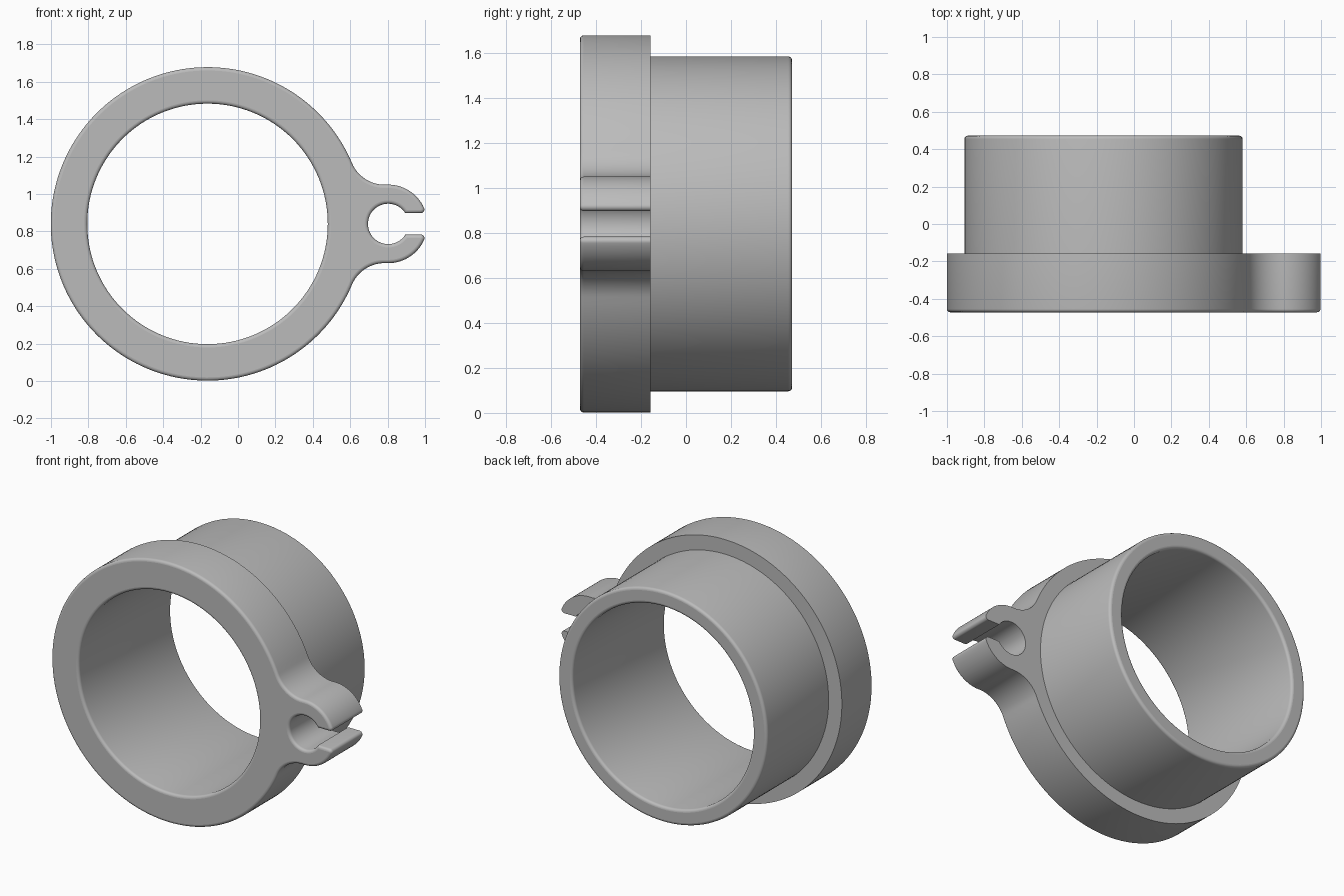
import bpy
import bmesh
from math import pi, sin, cos, asin, sqrt
from mathutils import Vector

cube = bpy.data.objects.get("Cube")
if cube:
    bpy.data.objects.remove(cube)

# Main dimensions; the profile lies in the x-z plane and y is the axis
RING = Vector((-0.163, 0.84))
CLIP = Vector((0.803, 0.84))
RING_R, SLEEVE_R, BORE_R = 0.838, 0.744, 0.643
CLIP_R, HOLE_R, SLOT = 0.21, 0.108, 0.057
FILLET, TIP, EDGE = 0.19, 0.02, 0.018
FRONT, STEP, BACK = -0.472, -0.157, 0.472
ROUND = 5


def arc(centre, radius, start, end, count):
    steps = [start + (end - start) * i / count for i in range(count + 1)]
    return [centre + radius * Vector((cos(a), sin(a))) for a in steps]


def heading(a, b):
    return -(b - a).angle_signed(Vector((1, 0))) * -1


def clip_outline():
    """Ring with an open clip on its side, counter-clockwise."""
    # Concave fillet touching both the ring and the clip
    a, b, d = RING_R + FILLET, CLIP_R + FILLET, CLIP.x - RING.x
    along = (d * d + a * a - b * b) / (2 * d)
    fillet = RING + Vector((along, sqrt(a * a - along * along)))
    # Rounded end of the jaw
    rise = SLOT + TIP
    tip = CLIP + Vector((sqrt((CLIP_R - TIP) ** 2 - rise ** 2), rise))
    tip_a = heading(CLIP, tip)
    clip_a, ring_a = heading(CLIP, fillet), heading(RING, fillet)
    half = arc(CLIP, HOLE_R, pi, asin(SLOT / HOLE_R), 24)
    half += arc(tip, TIP, -pi / 2, tip_a, 8)
    half += arc(CLIP, CLIP_R, tip_a, clip_a, 16)
    half += arc(fillet, FILLET, clip_a - pi, ring_a - pi, 16)
    half += arc(RING, RING_R, ring_a, pi, 72)
    half = [p for i, p in enumerate(half)
            if i == 0 or (p - half[i - 1]).length > 0.0001]
    lower = [Vector((p.x, 2 * CLIP.y - p.y)) for p in half[-2:0:-1]]
    return half + lower


def inset(points, amount):
    result = []
    for i, p in enumerate(points):
        u = (p - points[i - 1]).normalized()
        v = (points[(i + 1) % len(points)] - p).normalized()
        n = Vector((-u.y - v.y, u.x + v.x)).normalized()
        result.append(p + n * amount / max(0.5, n.dot(Vector((-u.y, u.x)))))
    return result


def add_loop(points, y):
    verts = [bm.verts.new((p.x, y, p.y)) for p in points]
    return verts


def circle(radius, y):
    return add_loop(arc(RING, radius, 0, 2 * pi, 128)[:-1], y)


def skin(loops):
    for a, b in zip(loops, loops[1:]):
        for i in range(len(a)):
            bm.faces.new((a[i - 1], a[i], b[i], b[i - 1]))


def loop_edges(verts):
    return [bm.edges.get((verts[i - 1], verts[i])) for i in range(len(verts))]


def cap(outer, inner):
    edges = loop_edges(outer) + loop_edges(inner)
    bmesh.ops.triangle_fill(bm, use_beauty=True, edges=edges)
    for e in edges:
        e.smooth = False


bm = bmesh.new()
# Quarter-round steps: (inset from wall, depth from end face)
rounding = [(EDGE * (1 - sin(t)), EDGE * (1 - cos(t)))
            for t in (pi / 2 * i / ROUND for i in range(ROUND + 1))]

# Flange and clip wall, rounded at the front
outline = clip_outline()
flange = [add_loop(inset(outline, i), FRONT + d) for i, d in rounding]
flange.append(add_loop(outline, STEP))
skin(flange)

# Bore wall, rounded at both ends
bore = [circle(BORE_R + i, FRONT + d) for i, d in rounding]
bore += [circle(BORE_R + i, BACK - d) for i, d in reversed(rounding)]
skin(bore)

# Sleeve wall, rounded at the back
sleeve = [circle(SLEEVE_R - i, BACK - d) for i, d in rounding]
sleeve.append(circle(SLEEVE_R, STEP))
skin(sleeve)

# Front face, rear shoulder of the flange and rim of the sleeve
cap(flange[0], bore[0])
cap(flange[-1], sleeve[-1])
skin([bore[-1], sleeve[0]])
for e in loop_edges(bore[-1]) + loop_edges(sleeve[0]):
    e.smooth = False
bmesh.ops.recalc_face_normals(bm, faces=bm.faces)

mesh = bpy.data.meshes.new("clip_collar")
bm.to_mesh(mesh)
bm.free()
collar = bpy.data.objects.new("clip_collar", mesh)
bpy.context.collection.objects.link(collar)

# Plain grey material
grey = bpy.data.materials.new("plain_grey")
grey.use_nodes = True
colour = (0.5, 0.5, 0.5, 1)
grey.diffuse_color = colour
grey.node_tree.nodes["Principled BSDF"].inputs["Base Color"].default_value = colour
mesh.materials.append(grey)

# Smooth shading with sharp corners kept
bpy.ops.object.select_all(action="DESELECT")
collar.select_set(True)
bpy.context.view_layer.objects.active = collar
bpy.ops.object.shade_smooth_by_angle(angle=pi / 6)
